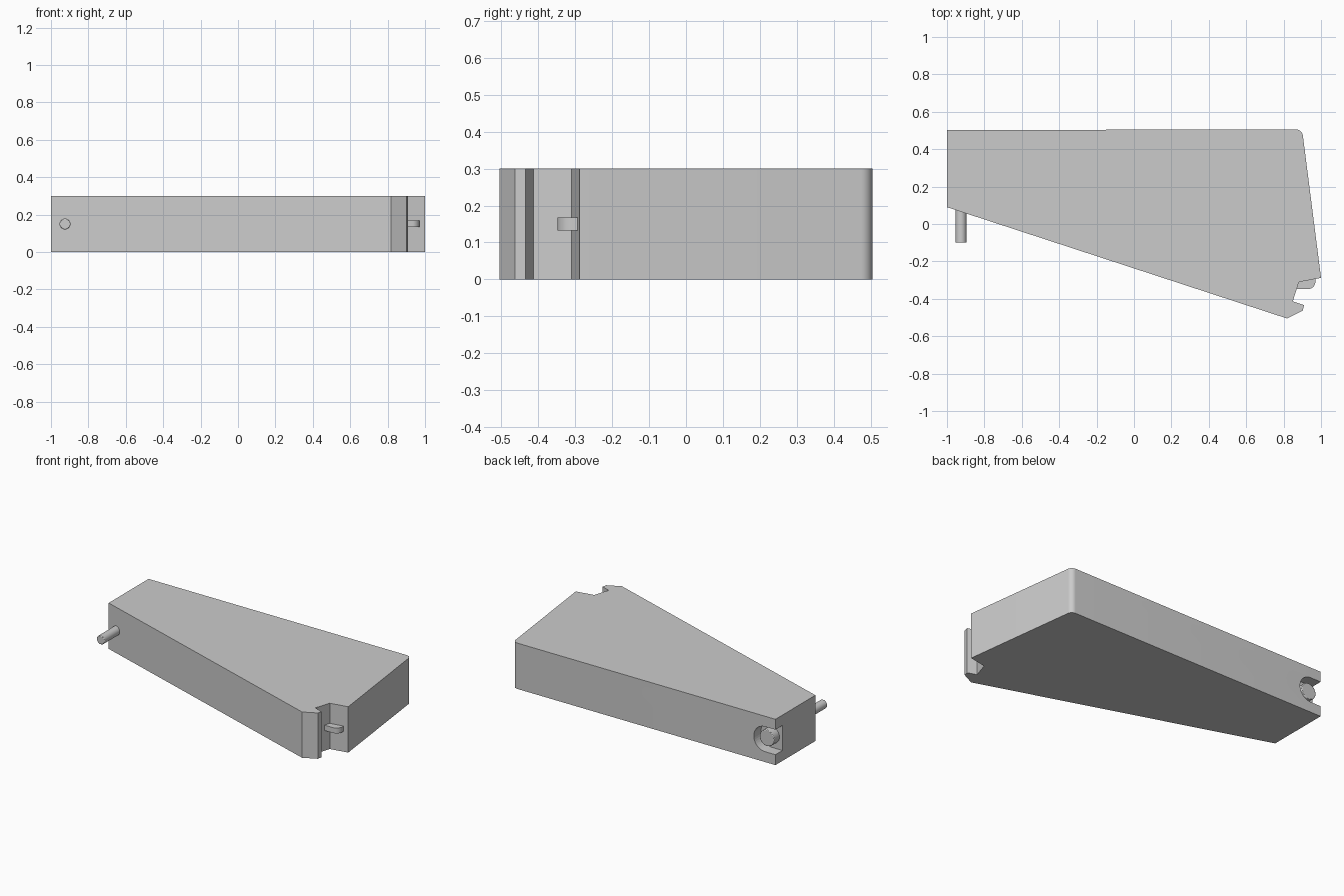
import bpy, bmesh, math
from mathutils import Matrix

if "Cube" in bpy.data.objects:
    bpy.data.objects.remove(bpy.data.objects["Cube"])


def make_object(name, bm):
    bmesh.ops.recalc_face_normals(bm, faces=bm.faces[:])
    mesh = bpy.data.meshes.new(name)
    bm.to_mesh(mesh)
    bm.free()
    obj = bpy.data.objects.new(name, mesh)
    bpy.context.collection.objects.link(obj)
    return obj


def extrude(name, points, low, high, along_y=False):
    """Extrude an outline along z, or an (x, z) outline along y."""
    bm = bmesh.new()
    place = (lambda a, b: (a, low, b)) if along_y else (lambda a, b: (a, b, low))
    face = bm.faces.new([bm.verts.new(place(a, b)) for a, b in points])
    new = bmesh.ops.extrude_face_region(bm, geom=[face])["geom"]
    step = (0, high - low, 0) if along_y else (0, 0, high - low)
    bmesh.ops.translate(bm, vec=step, verts=[v for v in new if isinstance(v, bmesh.types.BMVert)])
    return make_object(name, bm)


def arc(cx, cy, r, start, end, steps):
    return [(cx + r * math.cos(math.radians(start + (end - start) * i / steps)),
             cy + r * math.sin(math.radians(start + (end - start) * i / steps)))
            for i in range(steps + 1)]


def smooth(obj):
    bpy.ops.object.select_all(action='DESELECT')
    obj.select_set(True)
    bpy.context.view_layer.objects.active = obj
    bpy.ops.object.shade_smooth_by_angle(angle=math.radians(30))


def rod(name, x, z, y0, y1, radius, bevel):
    bm = bmesh.new()
    spin = Matrix.Translation((x, (y0 + y1) / 2, z)) @ Matrix.Rotation(math.pi / 2, 4, 'X')
    bmesh.ops.create_cone(bm, cap_ends=True, segments=32, radius1=radius,
                          radius2=radius, depth=y1 - y0, matrix=spin)
    obj = make_object(name, bm)
    mod = obj.modifiers.new("rim", 'BEVEL')
    mod.width, mod.segments = bevel, 2
    smooth(obj)


PIN_X, MID_Z = -0.925, 0.15

# Tapered body with rounded back corner and hooked notch at the wide end
outline = [(-1, 0.09), (0.818, -0.505), (0.902, -0.463), (0.909, -0.434),
           (0.849, -0.413), (0.882, -0.31), (1.0, -0.288)]
outline += arc(0.868, 0.47, 0.035, 7, 90, 8) + [(-1, 0.503)]
body = extrude("body", outline, 0, 0.3)

# U-shaped slot in the back, open to the narrow end
slot = arc(PIN_X, MID_Z, 0.082, -90, 90, 20)
slot += [(-1.1, MID_Z + 0.082), (-1.1, MID_Z - 0.082)]
cutter = extrude("slot_cutter", slot, 0.43, 0.6, along_y=True)
cutter.hide_render = True
cutter.hide_viewport = True
cut = body.modifiers.new("slot", 'BOOLEAN')
cut.operation, cut.object, cut.solver = 'DIFFERENCE', cutter, 'EXACT'
smooth(body)

# Hinge pin: shank out of the front, head inside the slot
rod("pin_shank", PIN_X, MID_Z, -0.1, 0.44, 0.029, 0.004)
rod("pin_head", PIN_X, MID_Z, 0.425, 0.485, 0.053, 0.004)

# Latch tongue in the notch, with a curved nose
tongue = [(0.87, -0.348), (0.935, -0.348)] + arc(0.93, -0.308, 0.04, -70, 0, 8)
tongue += [(0.97, -0.285), (0.87, -0.30)]
smooth(extrude("latch_tongue", tongue, 0.133, 0.168))
